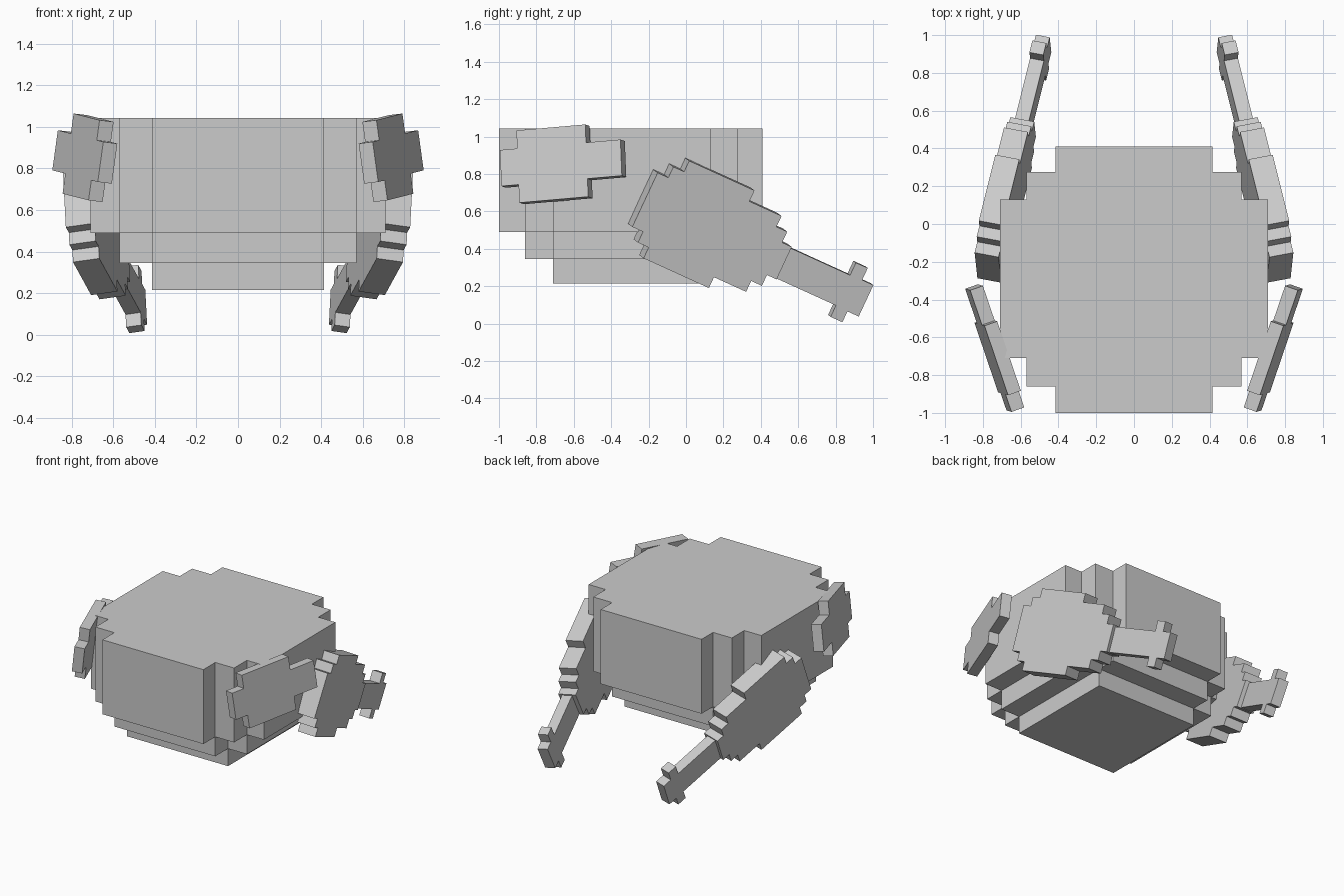
import bpy, bmesh
from mathutils import Vector

if "Cube" in bpy.data.objects:
    bpy.data.objects.remove(bpy.data.objects["Cube"])


def stepped_outline(columns):
    """Closed stair-stepped outline from columns (a0, a1, low, high)."""
    top, low = [], []
    for a0, a1, b0, b1 in columns:
        top += [(a0, b1), (a1, b1)]
        low += [(a0, b0), (a1, b0)]
    return low + top[::-1]


def slab(bm, columns, origin, u, v, depth):
    """Extrude a stepped outline lying on axes u, v along the depth vector."""
    verts = []
    for a, b in stepped_outline(columns):
        p = origin + u * a + v * b
        if not verts or (verts[-1].co - p).length > 1e-5:
            verts.append(bm.verts.new(p))
    face = bm.faces.new(verts)
    ext = bmesh.ops.extrude_face_region(bm, geom=[face])
    moved = [g for g in ext["geom"] if isinstance(g, bmesh.types.BMVert)]
    bmesh.ops.translate(bm, verts=moved, vec=depth)


def finish(bm, name, mirror=False):
    bmesh.ops.recalc_face_normals(bm, faces=bm.faces[:])
    mesh = bpy.data.meshes.new(name)
    bm.to_mesh(mesh)
    bm.free()
    ob = bpy.data.objects.new(name, mesh)
    bpy.context.collection.objects.link(ob)
    if mirror:
        ob.modifiers.new("mirror", "MIRROR").use_mirror_merge = False
    return ob


def frame(u, v):
    """Orthonormal axes from a long axis and an approximate height axis."""
    u = Vector(u).normalized()
    v = Vector(v)
    v = (v - u * v.dot(u)).normalized()
    return u, v, u.cross(v)


# Body: three stacked layers, shrinking one step at a time towards the bottom
X, Y, Z = Vector((1, 0, 0)), Vector((0, 1, 0)), Vector((0, 0, 1))
half = [0.415, 0.57, 0.71]
front = [-1.0, -0.86, -0.71]
back = [0.41, 0.275, 0.13]
levels = [(0.49, 1.043), (0.345, 0.49), (0.215, 0.345)]
for i, (z0, z1) in enumerate(levels):
    n = 3 - i
    cols = []
    for k in range(n - 1, 0, -1):
        cols.append((-half[k], -half[k - 1], front[i + k], back[i + k]))
    mirrored = [(-c[1], -c[0], c[2], c[3]) for c in cols[::-1]]
    cols = cols + [(-half[0], half[0], front[i], back[i])] + mirrored
    bm = bmesh.new()
    slab(bm, cols, Z * z0, X, Y, Z * (z1 - z0))
    finish(bm, "body_" + ("top", "middle", "bottom")[i])

# Drumsticks: thick stepped thigh with a thinner bone and knob
u, v, w = frame((-0.25, 1, -0.455), (0.05, 0.41, 0.91))
origin = Vector((0.829, -0.287, 0.517))
su, sv = u * 0.0645, v * 0.064
thigh = [(0, 1, 0, 5), (1, 2, -1, 6), (2, 8.1, -2, 7),
         (8.1, 11.1, -1, 6), (11.1, 12.1, 0, 5), (12.1, 13, 1, 4)]
bone = [(13, 18.6, 1.05, 3.85), (18.6, 19.7, 0, 5), (19.7, 20.75, 1, 3.9)]
bm = bmesh.new()
slab(bm, thigh, origin, su, sv, w * -0.13)
finish(bm, "drumstick_thigh", True)
bm = bmesh.new()
slab(bm, bone, origin - w * 0.025, su, sv, w * -0.075)
finish(bm, "drumstick_bone", True)

# Wings: thin stepped plates leaning against the front sides
u, v, w = frame((0.34, 1, 0.087), (-0.139, -0.045, 1))
wing = [(0, 1, 0, 2), (1, 5, -1, 3), (5, 7, 0, 2)]
bm = bmesh.new()
slab(bm, wing, Vector((0.675, -0.987, 0.735)), u * 0.0975, v * 0.0975, w * -0.072)
finish(bm, "wing", True)
